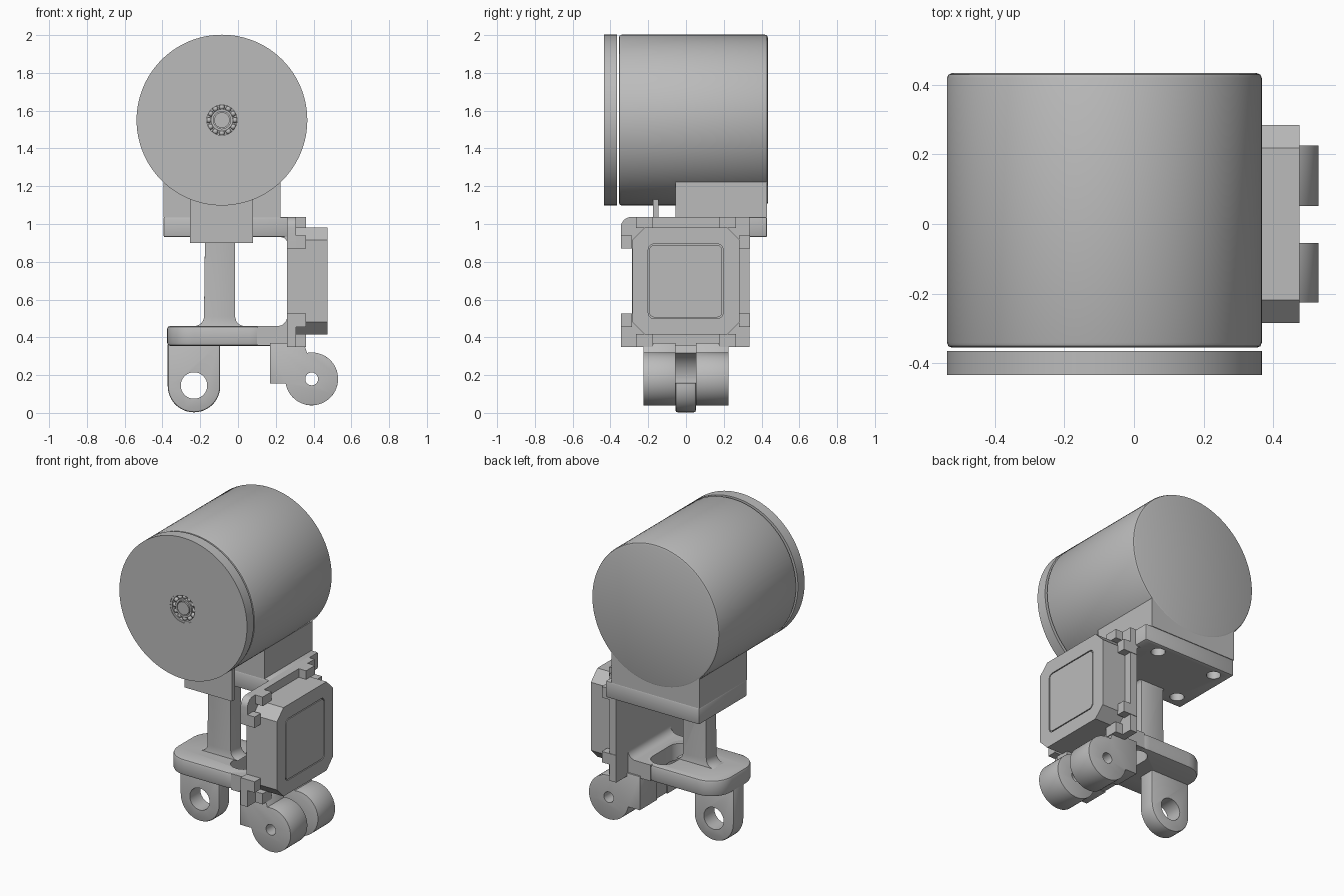
import bpy, bmesh
from math import sin, cos, pi, radians
from mathutils import Vector

cube = bpy.data.objects.get("Cube")
if cube:
    bpy.data.objects.remove(cube)

grey = bpy.data.materials.new("plain grey")
grey.use_nodes = True
COLOUR = (0.5, 0.5, 0.5, 1)
grey.diffuse_color = COLOUR
grey.node_tree.nodes["Principled BSDF"].inputs["Base Color"].default_value = COLOUR


# Profile helpers
def arc(cx, cy, r, start, end, steps=12):
    angles = [radians(start + (end - start) * i / steps) for i in range(steps + 1)]
    return [(cx + r * cos(a), cy + r * sin(a)) for a in angles]


def circle(cx, cy, r, steps=48):
    return arc(cx, cy, r, 0, 360, steps)[:-1]


def rounded(x0, x1, y0, y1, r, steps=8):
    corners = [(x1 - r, y1 - r), (x0 + r, y1 - r), (x0 + r, y0 + r), (x1 - r, y0 + r)]
    return [p for i, (x, y) in enumerate(corners)
            for p in arc(x, y, r, 90 * i, 90 * i + 90, steps)]


def rect(x0, x1, y0, y1):
    return [(x0, y0), (x1, y0), (x1, y1), (x0, y1)]


# Extrude a flat profile along one axis, with optional holes and softened edges
PLACE = {"x": lambda u, v, d: (d, u, v),
         "y": lambda u, v, d: (u, d, v),
         "z": lambda u, v, d: (u, v, d)}


def prism(name, outline, axis, lo, hi, bevel=0.0, cutters=(), segments=2):
    bm = bmesh.new()
    place = PLACE[axis]
    face = bm.faces.new([bm.verts.new(place(u, v, lo)) for u, v in outline])
    out = bmesh.ops.extrude_face_region(bm, geom=[face])
    shift = Vector(place(0, 0, hi - lo))
    bmesh.ops.translate(bm, vec=shift,
                        verts=[g for g in out["geom"] if isinstance(g, bmesh.types.BMVert)])
    bmesh.ops.recalc_face_normals(bm, faces=bm.faces)
    mesh = bpy.data.meshes.new(name)
    bm.to_mesh(mesh)
    bm.free()
    obj = bpy.data.objects.new(name, mesh)
    bpy.context.collection.objects.link(obj)
    mesh.materials.append(grey)
    bpy.ops.object.select_all(action="DESELECT")
    bpy.context.view_layer.objects.active = obj
    obj.select_set(True)
    if bevel:
        mod = obj.modifiers.new("soft edges", "BEVEL")
        mod.width, mod.segments = bevel, segments
        mod.limit_method, mod.angle_limit = "ANGLE", radians(40)
        bpy.ops.object.modifier_apply(modifier=mod.name)
    for cutter in cutters:
        mod = obj.modifiers.new("hole", "BOOLEAN")
        mod.operation, mod.solver, mod.object = "DIFFERENCE", "EXACT", cutter
        bpy.ops.object.modifier_apply(modifier=mod.name)
        bpy.data.objects.remove(cutter)
    bpy.ops.object.select_all(action="DESELECT")
    bpy.context.view_layer.objects.active = obj
    obj.select_set(True)
    bpy.ops.object.shade_smooth_by_angle(angle=radians(30))
    return obj


def cutter(outline, axis, lo, hi):
    obj = prism("hole_cutter", outline, axis, lo, hi)
    obj.hide_render = True
    return obj


# Motor drum and its separate front cap
CX, CZ, R = -0.085, 1.55, 0.452
prism("motor_drum", circle(CX, CZ, R, 96), "y", -0.355, 0.433, 0.014)
pocket = cutter(circle(CX, CZ, 0.092), "y", -0.5, -0.395)
prism("front_cap", circle(CX, CZ, R, 96), "y", -0.433, -0.365, 0, [pocket])

# Ball bearing set into the cap
for name, r_out, r_in in (("bearing_outer_ring", 0.092, 0.08), ("bearing_inner_ring", 0.058, 0.046)):
    bore = cutter(circle(CX, CZ, r_in), "y", -0.5, -0.3)
    prism(name, circle(CX, CZ, r_out), "y", -0.43, -0.394, 0, [bore])
prism("motor_shaft", circle(CX, CZ, 0.041), "y", -0.433, -0.394)
for i in range(12):
    a = 2 * pi * i / 12
    bpy.ops.mesh.primitive_uv_sphere_add(segments=16, ring_count=8, radius=0.015,
                                         location=(CX + 0.069 * cos(a), -0.414, CZ + 0.069 * sin(a)))
    ball = bpy.context.object
    ball.name = "bearing_ball"
    ball.data.materials.append(grey)
    bpy.ops.object.shade_smooth()

# Saddle below the drum and the tab hanging in front of it
prism("drum_saddle", rect(-0.395, 0.225, 1.035, 1.3), "y", -0.055, 0.43)
prism("front_tab", rect(-0.255, 0.08, 0.9, 1.2), "y", -0.175, -0.145)

# Upper mounting plate with four screw holes
holes = [cutter(circle(x, y, 0.042, 32), "z", 0.8, 0.99) for x in (-0.3, 0.12) for y in (0.03, 0.36)]
prism("upper_plate", rect(-0.395, 0.27, -0.055, 0.43), "z", 0.93, 1.037, 0.01, holes)

# Post with flared ends
post = (arc(-0.23, 0.51, 0.05, -90, 0, 8) + arc(-0.2, 0.91, 0.025, 0, 90, 4)
        + arc(0.01, 0.91, 0.025, 90, 180, 4) + arc(0.035, 0.51, 0.05, 180, 270, 8))
prism("post", post, "y", -0.052, 0.052, 0.01)

# Lower plate with a slot
slot = cutter(rounded(0.01, 0.16, -0.14, 0.18, 0.074), "z", 0.2, 0.6)
prism("lower_plate", rounded(-0.375, 0.2, -0.215, 0.215, 0.14, 10) , "z", 0.355, 0.46, 0.015, [slot])
prism("lower_plate_root", rect(0.1, 0.27, -0.215, 0.215), "z", 0.356, 0.459, 0,
      [cutter(rounded(0.01, 0.16, -0.14, 0.18, 0.074), "z", 0.2, 0.6)])

# Side wall of the frame, with a fillet down to the lower plate
prism("side_wall", rect(-0.285, 0.335, 0.35, 1.037), "x", 0.26, 0.308)
prism("lower_fillet", arc(0.21, 0.51, 0.05, -90, 0, 8) + [(0.265, 0.455)], "y", -0.215, 0.215)
prism("upper_fillet", arc(0.23, 0.9, 0.03, 0, 90, 6) + [(0.265, 0.935)], "y", -0.055, 0.335)

# Hooked tabs around the wall that hold the square motor
hook = arc(-0.29, 0.982, 0.055, 90, 180, 8) + [(-0.345, 0.87), (-0.28, 0.87), (-0.28, 1.037)]
prism("upper_hook", hook, "x", 0.26, 0.308)
prism("lower_hook", rect(-0.345, -0.28, 0.35, 0.525), "x", 0.26, 0.308)
for y0, y1 in ((-0.345, -0.285), (0.28, 0.338)):
    for z0, z1 in ((0.87, 0.94), (0.455, 0.525)):
        prism("side_clip", rect(y0, y1, z0, z1), "x", 0.26, 0.36)
for y0, y1 in ((-0.265, -0.175), (0.175, 0.265)):
    prism("top_clip", rect(y0, y1, 0.98, 1.037), "x", 0.3, 0.36)
    prism("bottom_clip", rect(y0, y1, 0.35, 0.418), "x", 0.3, 0.36)

# Square motor: octagonal block with a grooved cover
MZ, H, C = 0.698, 0.284, 0.066
octagon = [(-H, MZ - H + C), (-H + C, MZ - H), (H - C, MZ - H), (H, MZ - H + C),
           (H, MZ + H - C), (H - C, MZ + H), (-H + C, MZ + H), (-H, MZ + H - C)]
recess = cutter(rounded(-0.2, 0.196, 0.5, 0.894, 0.03), "x", 0.465, 0.6)
prism("square_motor", octagon, "x", 0.3, 0.475, 0, [recess])
prism("motor_cover", rounded(-0.194, 0.19, 0.506, 0.888, 0.026), "x", 0.46, 0.475)

# Single hanging lug
eye = cutter(circle(-0.233, 0.145, 0.07), "y", -0.3, 0.3)
lug = arc(-0.233, 0.142, 0.139, 180, 360, 24) + [(-0.094, 0.37), (-0.372, 0.37)]
prism("hanging_lug", lug, "y", -0.055, 0.052, 0.01, [eye])

# Pair of hinge knuckles and the web between them
knuckle = [(0.17, 0.37), (0.17, 0.155), (0.255, 0.155)] + arc(0.39, 0.18, 0.14, 190, 460, 32) + [(0.355, 0.35), (0.34, 0.37)]
for y0, y1 in ((-0.225, -0.055), (0.052, 0.225)):
    pin = cutter(circle(0.39, 0.18, 0.034, 32), "y", -0.4, 0.4)
    prism("hinge_knuckle", knuckle, "y", y0, y1, 0.008, [pin])
web = [(0.175, 0.36), (0.175, 0.16), (0.25, 0.16)] + arc(0.39, 0.18, 0.145, 190, 110, 10) + [(0.33, 0.36)]
prism("knuckle_web", web, "y", -0.07, 0.07)
